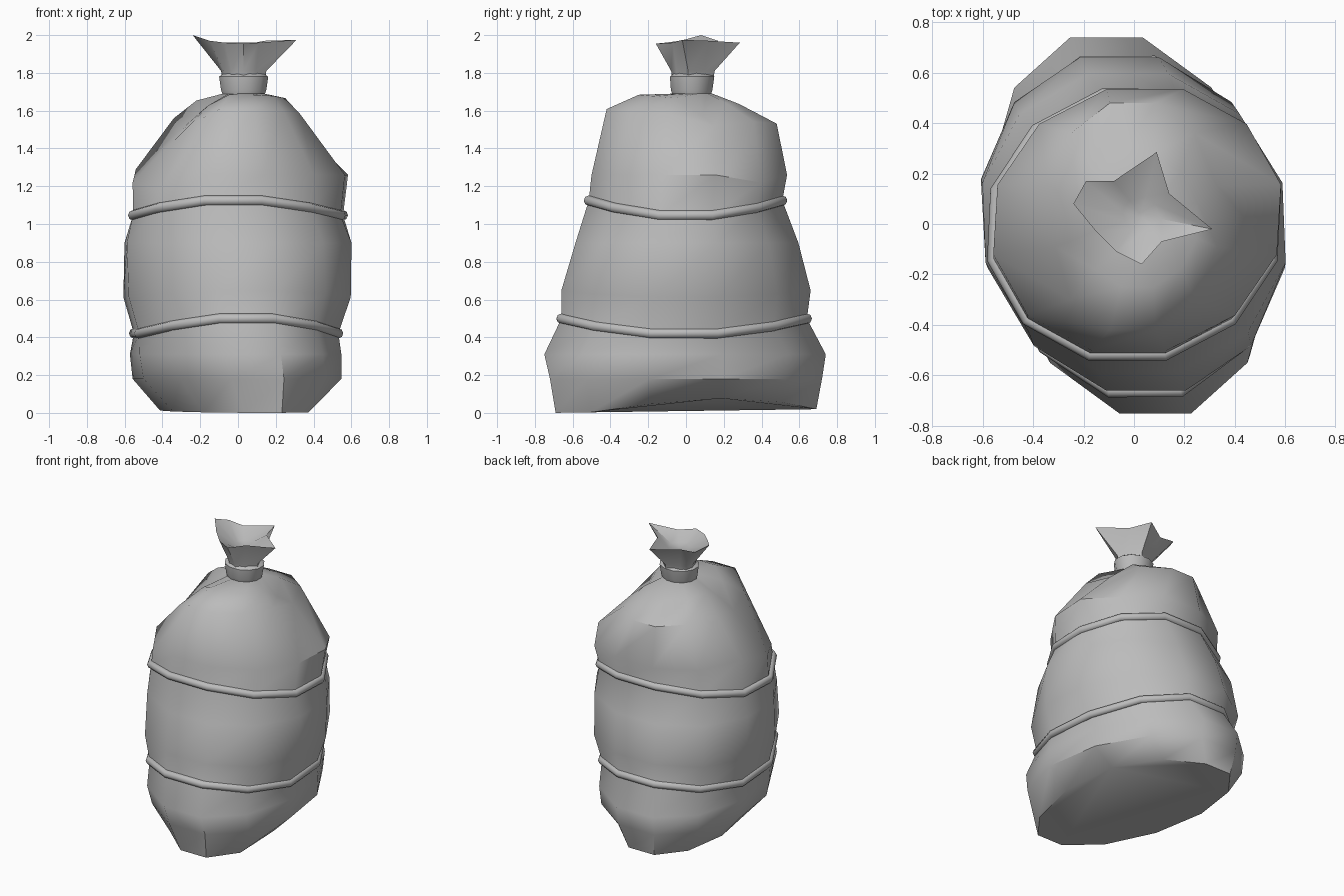
import bpy, bmesh, math
from mathutils import Vector

cube = bpy.data.objects.get("Cube")
if cube:
    bpy.data.objects.remove(cube, do_unlink=True)

SIDES = 12

mat = bpy.data.materials.new("plain grey")
mat.use_nodes = True
GREY = (0.5, 0.5, 0.5, 1)
mat.diffuse_color = GREY
mat.node_tree.nodes["Principled BSDF"].inputs["Base Color"].default_value = GREY


def ring(z, x0, x1, y0, y1, wave=0.0, tilt=0.0, skew=0.0):
    """Oval ring; wave lifts front and back, tilt lifts the front, skew leans the front to +x."""
    k = 1 / math.cos(math.radians(15))
    hy = k * (y1 - y0) / 2
    hx = math.sqrt((k * (x1 - x0) / 2) ** 2 - (skew * hy) ** 2)
    points = []
    for i in range(SIDES):
        a = math.radians(15 + i * 360 / SIDES)
        c, s = math.cos(a), math.sin(a)
        points.append(Vector(((x0 + x1) / 2 + c * hx - skew * s * hy,
                              (y0 + y1) / 2 + s * hy,
                              z - wave * math.cos(2 * a) - tilt * s)))
    return points


def loft(name, rings, cap_start=False, cap_end=False, loop=False, angle=55):
    """Skin a list of point rings into one smooth-shaded object."""
    bm = bmesh.new()
    rows = [[bm.verts.new(p) for p in r] for r in rings]
    pairs = list(zip(rows, rows[1:]))
    if loop:
        pairs.append((rows[-1], rows[0]))
    for a, b in pairs:
        n = len(a)
        for i in range(n):
            j = (i + 1) % n
            bm.faces.new((a[i], a[j], b[j], b[i]))
    if cap_start:
        bm.faces.new(rows[0][::-1])
    if cap_end:
        bm.faces.new(rows[-1])
    bmesh.ops.recalc_face_normals(bm, faces=bm.faces)
    mesh = bpy.data.meshes.new(name)
    bm.to_mesh(mesh)
    bm.free()
    mesh.materials.append(mat)
    obj = bpy.data.objects.new(name, mesh)
    bpy.context.collection.objects.link(obj)
    bpy.ops.object.select_all(action='DESELECT')
    obj.select_set(True)
    bpy.context.view_layer.objects.active = obj
    bpy.ops.object.shade_smooth_by_angle(angle=math.radians(angle))
    return obj


def rope(name, path, radius=0.027, sides=8):
    """Closed cord following a ring of the sack."""
    centre = sum(path, Vector()) / len(path)
    sections = []
    for p in path:
        out = Vector((p.x - centre.x, p.y - centre.y, 0)).normalized()
        sections.append([p + radius * (out * math.cos(t) + Vector((0, 0, math.sin(t))))
                         for t in (math.tau * k / sides for k in range(sides))])
    loft(name, sections, loop=True)


# Sack body, bottom to neck
low_tie = ring(0.46, -0.54, 0.52, -0.66, 0.64, 0.045, 0, 0.08)
high_tie = ring(1.085, -0.55, 0.55, -0.515, 0.51, 0.045, 0, -0.05)
base = ring(0.01, -0.40, 0.40, -0.69, 0.69, 0, -0.01, 0.19)
chest = ring(1.26, -0.55, 0.575, -0.50, 0.535, 0, 0, -0.06)
shoulder = ring(1.57, -0.34, 0.33, -0.42, 0.48, 0, 0.04)
crown = ring(1.66, -0.22, 0.25, -0.25, 0.28, 0, 0.025)

# Lower edge lifted on one side
for i, lift in ((0, 0.065), (1, 0.04), (11, 0.04)):
    base[i].z += lift

# Gathered folds: one narrow on the left, a broad sunken one at the front right
for row, drops in ((chest, {1: 0.04, 5: -0.03, 6: 0.04, 7: 0.08}),
                   (shoulder, {0: 0.04, 6: 0.09, 7: 0.07}),
                   (crown, {0: 0.08, 6: 0.09, 7: 0.05})):
    for i, drop in drops.items():
        row[i].z -= drop
shoulder[6].x *= 0.92

body = [base,
        ring(0.18, -0.54, 0.53, -0.72, 0.72, 0, 0, 0.15),
        ring(0.31, -0.555, 0.53, -0.75, 0.74, 0, 0, 0.13),
        low_tie,
        ring(0.63, -0.595, 0.585, -0.66, 0.66, 0.02, 0, 0.08),
        ring(0.90, -0.595, 0.595, -0.585, 0.595, 0, 0, 0.04),
        high_tie, chest, shoulder, crown,
        ring(1.69, -0.08, 0.14, -0.07, 0.14)]
loft("sack_body", body, cap_start=True, cap_end=True, angle=42)

# Cords around the sack
rope("lower_rope", low_tie)
rope("upper_rope", high_tie)

# Band tied around the neck
loft("neck_band", [ring(1.68, -0.08, 0.14, -0.07, 0.13),
                   ring(1.71, -0.09, 0.15, -0.08, 0.14),
                   ring(1.78, -0.10, 0.16, -0.085, 0.15),
                   ring(1.80, -0.07, 0.13, -0.06, 0.12)], True, True)

# Flared, crumpled mouth above the band
tips = [Vector(p) for p in (
    (0.31, -0.02, 1.975), (0.14, 0.12, 1.97), (0.09, 0.285, 1.96), (-0.08, 0.17, 1.96),
    (-0.19, 0.17, 1.97), (-0.24, 0.08, 2.0), (-0.15, -0.03, 1.97), (-0.07, -0.11, 1.96),
    (0.03, -0.16, 1.955), (0.11, -0.07, 1.96))]
throat = Vector((0.03, 0.035, 0))


def shrink(scale, z):
    """Copy of the mouth outline, rounder and smaller, at a given height."""
    out = []
    for p in tips:
        d = Vector((p.x, p.y, 0)) - throat
        q = throat + d.normalized() * (0.1 + 0.1 * d.length) * scale
        out.append(Vector((q.x, q.y, z)))
    return out


loft("sack_mouth", [shrink(0.9, 1.76), shrink(0.95, 1.81), tips,
                    shrink(0.6, 1.9), shrink(0.1, 1.89)], True, True)
